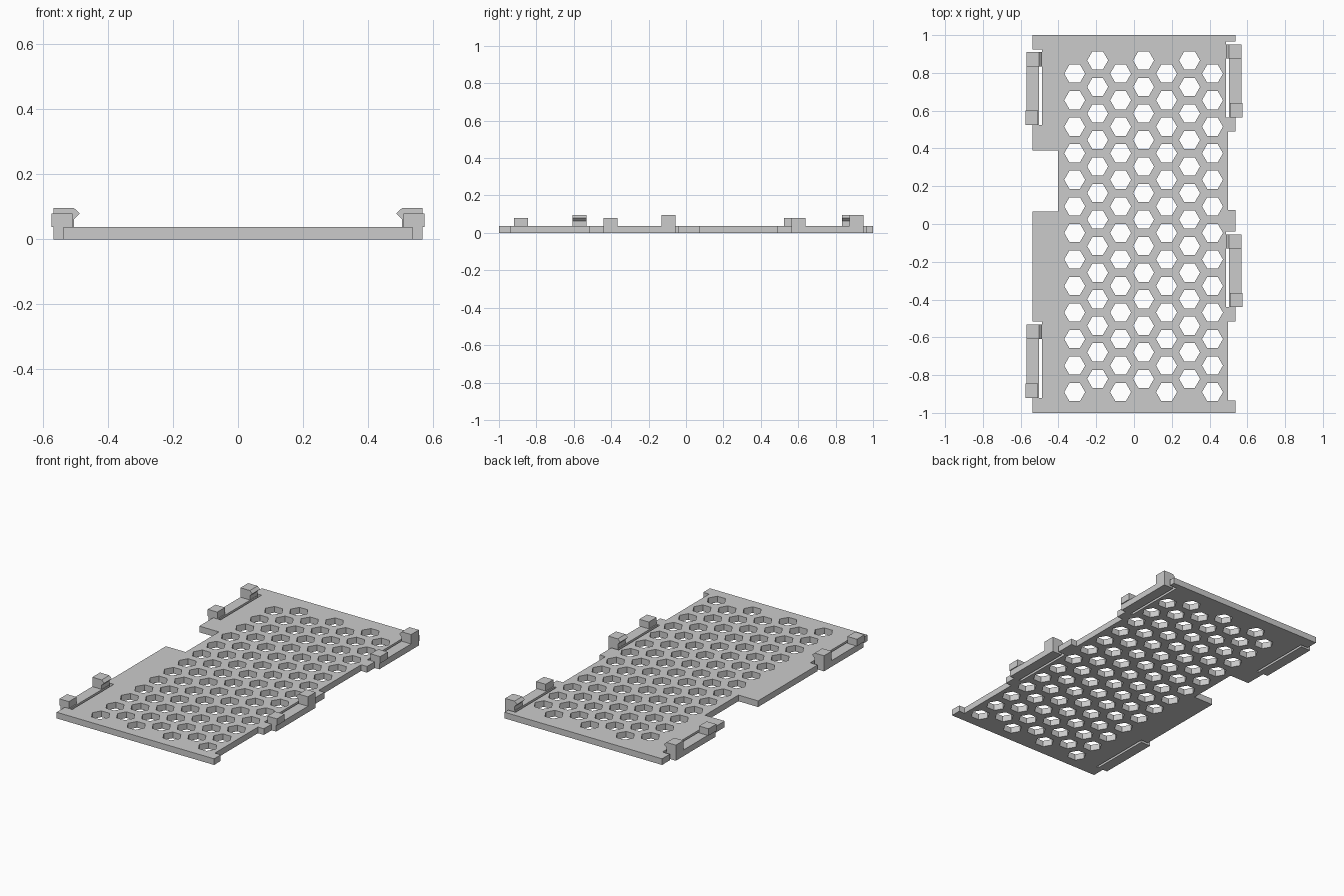
import bpy, bmesh, math

cube = bpy.data.objects.get("Cube")
if cube:
    bpy.data.objects.remove(cube, do_unlink=True)

THICK = 0.038
grey = bpy.data.materials.new("light_grey")
grey.use_nodes = True
grey.diffuse_color = (0.6, 0.6, 0.6, 1)
grey.node_tree.nodes["Principled BSDF"].inputs["Base Color"].default_value = (0.6, 0.6, 0.6, 1)


def add_object(name, bm):
    bmesh.ops.recalc_face_normals(bm, faces=bm.faces)
    mesh = bpy.data.meshes.new(name)
    bm.to_mesh(mesh)
    bm.free()
    mesh.materials.append(grey)
    obj = bpy.data.objects.new(name, mesh)
    bpy.context.collection.objects.link(obj)
    return obj


def extrude_y(name, profile, y0, y1):
    """Prism from an (x, z) profile running along y."""
    bm = bmesh.new()
    face = bm.faces.new([bm.verts.new((x, y0, z)) for x, z in profile])
    new = bmesh.ops.extrude_face_region(bm, geom=[face])["geom"]
    moved = [v for v in new if isinstance(v, bmesh.types.BMVert)]
    bmesh.ops.translate(bm, verts=moved, vec=(0, y1 - y0, 0))
    return add_object(name, bm)


def rect(x0, x1, z0, z1):
    return [(x0, z0), (x1, z0), (x1, z1), (x0, z1)]


# Plate edges as (x, y end) steps, from front to back
EDGE, SLOT, STEP, NOTCH = 0.537, 0.487, 0.497, 0.403
right_steps = [(EDGE, -0.935), (STEP, -0.515), (EDGE, -0.44), (SLOT, -0.04), (EDGE, 0.075),
               (STEP, 0.49), (EDGE, 0.565), (SLOT, 0.965), (EDGE, 1)]
left_steps = [(EDGE, -0.92), (SLOT, -0.515), (EDGE, 0.065), (NOTCH, 0.39), (EDGE, 0.525),
              (SLOT, 0.925), (EDGE, 1)]


def edge_points(steps, side):
    points, y = [], -1
    for x, y_end in steps:
        points += [(side * x, y), (side * x, y_end)]
        y = y_end
    return points


loops = [edge_points(right_steps, 1) + edge_points(left_steps, -1)[::-1]]

# Staggered hexagonal holes
for col in range(7):
    for row in range(13):
        cx = -0.314 + 0.1216 * col
        cy = -0.89 + 0.1405 * row + (0.0703 if col % 2 else 0)
        loops.append([(cx + 0.0555 * math.cos(k * math.pi / 3),
                       cy + 0.0555 * math.sin(k * math.pi / 3)) for k in range(6)])

# Filled flat curve gives the perforated plate, then becomes a mesh
curve = bpy.data.curves.new("plate_outline", "CURVE")
curve.dimensions = "2D"
curve.fill_mode = "BOTH"
curve.extrude = THICK / 2
for loop in loops:
    spline = curve.splines.new("POLY")
    spline.points.add(len(loop) - 1)
    for point, (x, y) in zip(spline.points, loop):
        point.co = (x, y, 0, 1)
    spline.use_cyclic_u = True
    spline.use_smooth = False
outline = bpy.data.objects.new("plate_outline", curve)
bpy.context.collection.objects.link(outline)
bpy.context.view_layer.update()
plate_mesh = bpy.data.meshes.new_from_object(outline.evaluated_get(bpy.context.evaluated_depsgraph_get()))
bm = bmesh.new()
bm.from_mesh(plate_mesh)
bpy.data.objects.remove(outline, do_unlink=True)
bmesh.ops.remove_doubles(bm, verts=bm.verts, dist=0.0002)
bmesh.ops.translate(bm, verts=bm.verts, vec=(0, 0, THICK / 2))
for face in bm.faces:
    face.smooth = False
    face.material_index = 0
add_object("perforated_plate", bm)

# Spring clips: rail, hooked post at the back end, stop block at the front end
HOOK = [(0.568, THICK), (0.568, 0.096), (0.504, 0.096), (0.487, 0.08), (0.504, 0.063), (0.504, THICK)]
clips = [("left_back", 1, 0.565, 0.95), ("left_front", 1, -0.44, -0.055),
         ("right_back", -1, 0.525, 0.91), ("right_front", -1, -0.92, -0.533)]
for name, side, y0, y1 in clips:
    def mirrored(profile):
        return [(side * x, z) for x, z in profile]
    extrude_y(name + "_clip_rail", mirrored(rect(0.502, 0.568, 0, THICK)), y0, y1)
    extrude_y(name + "_clip_hook", mirrored(HOOK), y1 - 0.075, y1)
    extrude_y(name + "_clip_stop", mirrored(rect(0.509, 0.574, THICK, 0.08)), y0, y0 + 0.075)
